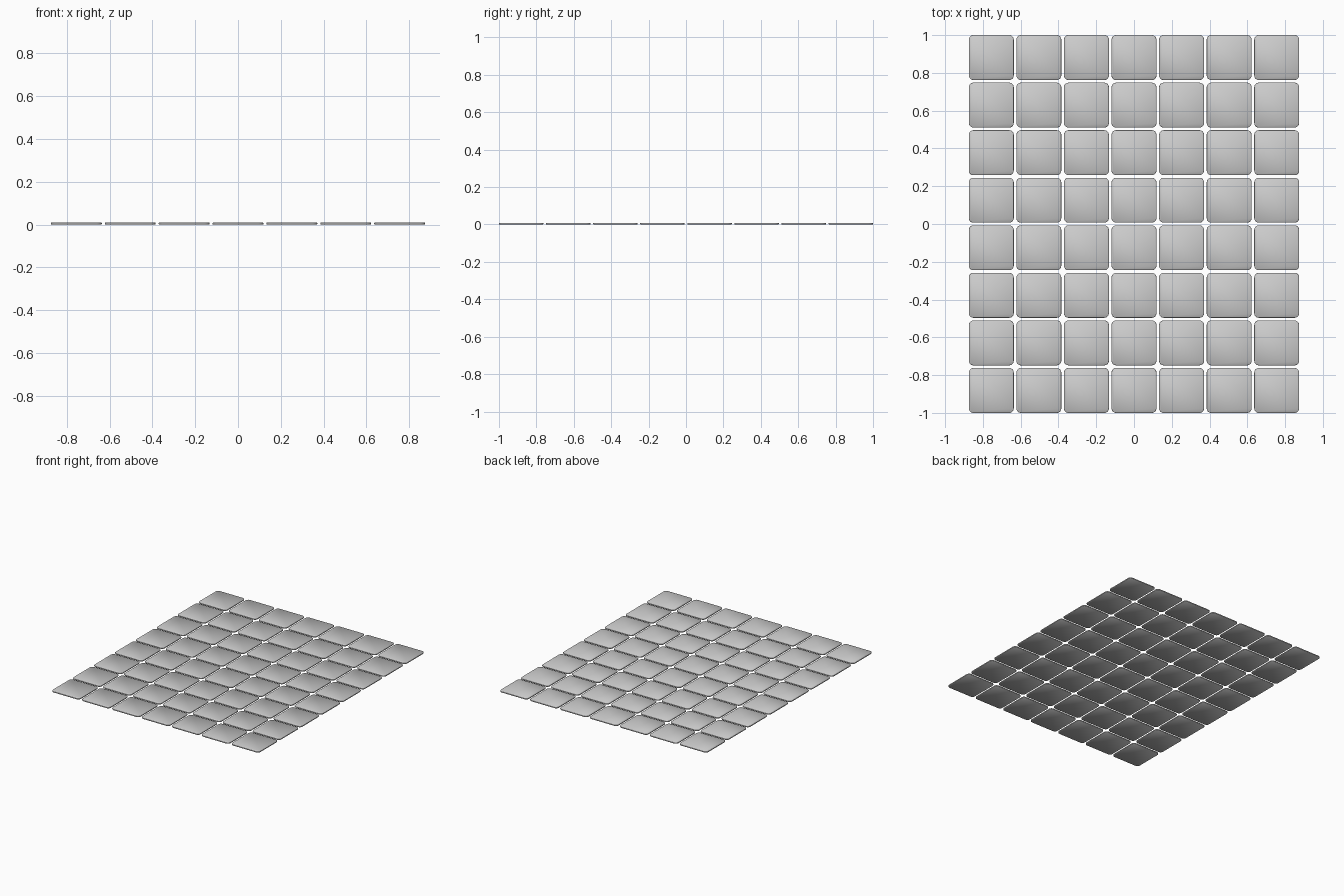
import bpy, bmesh, math

if "Cube" in bpy.data.objects:
    bpy.data.objects.remove(bpy.data.objects["Cube"])

COLS, ROWS = 7, 8
SIZE, GAP, THICK, RADIUS = 0.2378, 0.014, 0.009, 0.024
PITCH = SIZE + GAP


def rounded_square(size, radius, steps=5):
    """Outline points of a square with rounded corners."""
    c = size / 2 - radius
    points = []
    for k, (sx, sy) in enumerate([(1, 1), (-1, 1), (-1, -1), (1, -1)]):
        for i in range(steps + 1):
            a = math.pi / 2 * (k + i / steps)
            points.append((sx * c + radius * math.cos(a), sy * c + radius * math.sin(a)))
    return points


# One thin tile with a softened rim, smooth shaded all over
bm = bmesh.new()
rings = []
for inset, z in [(0.002, 0), (0, 0.002), (0, THICK - 0.002), (0.002, THICK)]:
    outline = rounded_square(SIZE - 2 * inset, RADIUS - inset)
    rings.append([bm.verts.new((x, y, z)) for x, y in outline])
for low, high in zip(rings, rings[1:]):
    n = len(low)
    for i in range(n):
        j = (i + 1) % n
        bm.faces.new((low[i], low[j], high[j], high[i]))
bm.faces.new(rings[-1])
bm.faces.new(rings[0][::-1])
for face in bm.faces:
    face.smooth = True
tile_mesh = bpy.data.meshes.new("tile")
bm.to_mesh(tile_mesh)
bm.free()

# Grid of tiles sharing the same mesh
for row in range(ROWS):
    for col in range(COLS):
        tile = bpy.data.objects.new(f"tile_{row + 1}_{col + 1}", tile_mesh)
        tile.location = ((col - (COLS - 1) / 2) * PITCH, (row - (ROWS - 1) / 2) * PITCH, 0)
        bpy.context.collection.objects.link(tile)
